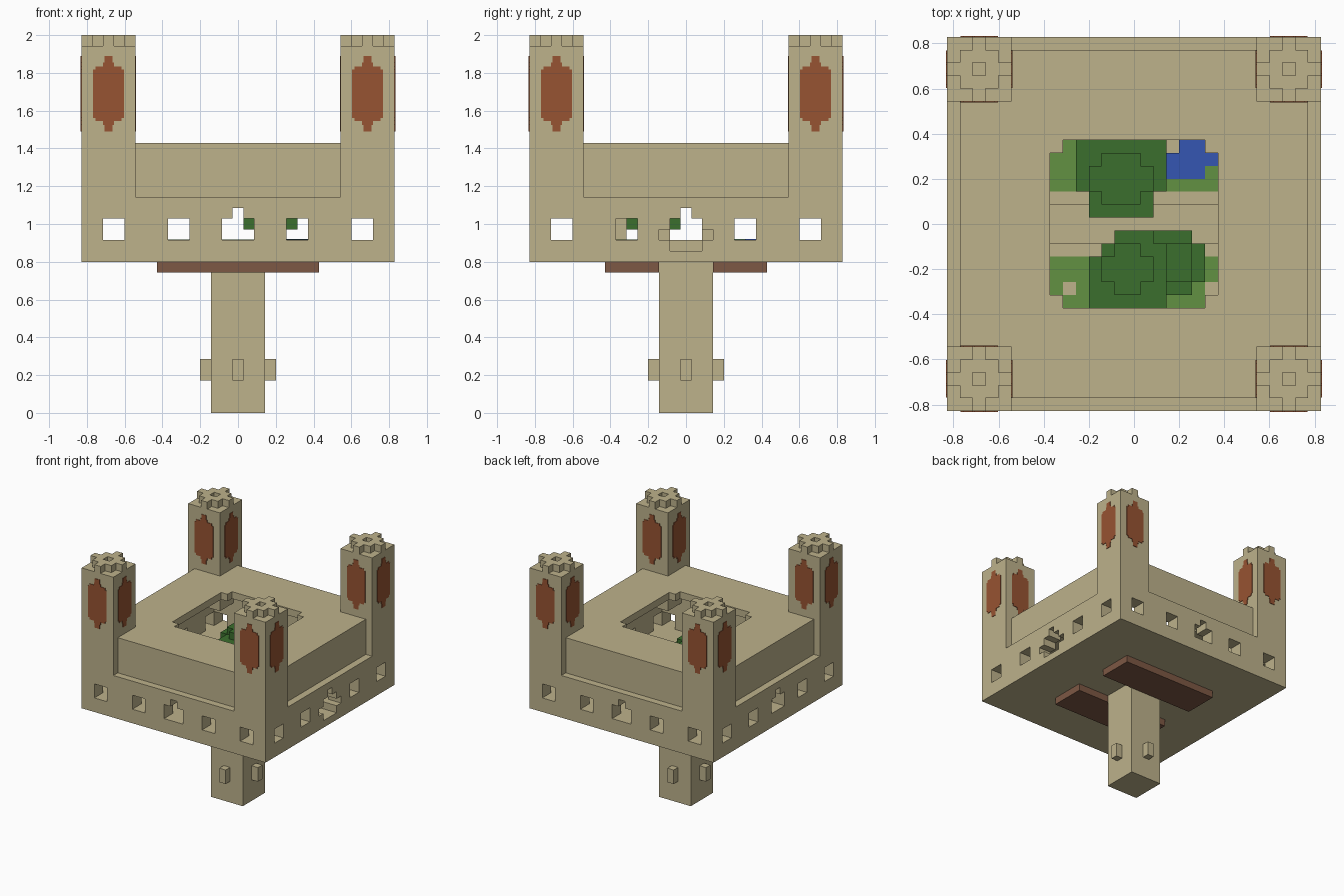
import bpy, bmesh, math
from mathutils import Matrix, Vector

if "Cube" in bpy.data.objects:
    bpy.data.objects.remove(bpy.data.objects["Cube"], do_unlink=True)

V = 2 / 35  # size of one block


def material(name, r, g, b):
    m = bpy.data.materials.new(name)
    m.use_nodes = True
    m.diffuse_color = (r, g, b, 1)
    m.node_tree.nodes["Principled BSDF"].inputs["Base Color"].default_value = (r, g, b, 1)
    return m


SAND = material("sandstone", .51, .445, .26)
RUST = material("rust_orange", .31, .087, .032)
BROWN = material("brown_wood", .205, .098, .058)
LEAF = material("dark_leaf", .044, .156, .026)
GRASS = material("light_grass", .122, .283, .054)
WATER = material("blue_water", .036, .093, .445)


def finish(bm, name, mat):
    mesh = bpy.data.meshes.new(name)
    bm.to_mesh(mesh)
    bm.free()
    mesh.materials.append(mat)
    ob = bpy.data.objects.new(name, mesh)
    bpy.context.collection.objects.link(ob)
    return ob


def blocks(name, mat, *boxes):
    """Boxes given in block units as (x0, x1, y0, y1, z0, z1)."""
    bm = bmesh.new()
    for x0, x1, y0, y1, z0, z1 in boxes:
        mid = Vector((x0 + x1, y0 + y1, z0 + z1)) * V / 2
        size = Vector((x1 - x0, y1 - y0, z1 - z0)) * V
        bmesh.ops.create_cube(bm, size=1, matrix=Matrix.Translation(mid) @ Matrix.Diagonal(size).to_4x4())
    return finish(bm, name, mat)


def cut(ob, *boxes):
    for box in boxes:
        cutter = blocks("cutter", SAND, box)
        cutter.hide_render = True
        mod = ob.modifiers.new("cut", 'BOOLEAN')
        mod.operation, mod.solver, mod.object = 'DIFFERENCE', 'EXACT', cutter
        bpy.context.view_layer.objects.active = ob
        bpy.ops.object.modifier_apply(modifier=mod.name)
        bpy.data.objects.remove(cutter, do_unlink=True)


# Supporting column with pegs, and the two beams under the floor
blocks("column", SAND, (-2.5, 2.5, -2.5, 2.5, 0, 14))
blocks("column_pegs", SAND,
       (-3.5, -2.5, -.5, .5, 3, 5), (2.5, 3.5, -.5, .5, 3, 5),
       (-.5, .5, -3.5, -2.5, 3, 5), (-.5, .5, 2.5, 3.5, 3, 5))
for name, y in (("front_beam", -7.5), ("back_beam", 2.5)):
    blocks(name, BROWN, (-7.5, 7.5, y, y + 5, 13, 14))

# Lower walls: hollow hall, sunken path, windows on all sides, door on +x
walls = blocks("lower_walls", SAND, (-14.5, 14.5, -14.5, 14.5, 14, 20))
cut(walls, (-12.5, 12.5, -12.5, 12.5, 16, 22), (-12.5, 16, -1.5, 1.5, 15, 17),
    (11, 16, -2.5, 2.5, 16, 17))
openings = [(c - 1, c + 1, 16, 18) for c in (-11.5, -5.5, 5.5, 11.5)]
openings += [(-1.5, 1.5, 16, 18), (-.5, .5, 17, 19)]
for a, b, z0, z1 in openings:
    cut(walls, (a, b, -16, 16, z0, z1), (-16, 16, a, b, z0, z1))

# Upper storey with an open skylight whose corners are notched
roof = blocks("upper_storey", SAND, (-13.5, 13.5, -13.5, 13.5, 20, 25))
cut(roof, (-12.5, 12.5, -12.5, 12.5, 18, 24),
    (-6.5, 6.5, -5.5, 5.5, 23, 26), (-5.5, 5.5, -6.5, 6.5, 23, 26))


# Stepped rust panel, one outline mirrored into four quarters
def panel(name, cx, cy, angle):
    steps = [(.083, .128), (.07, .145), (.03, .165), (.022, .2)]
    quarter = [steps[0]]
    for (w0, h0), (w1, h1) in zip(steps, steps[1:]):
        quarter += [(w1, h0), (w1, h1)]
    left = [(-x, z) for x, z in reversed(quarter)]
    top = quarter + left
    outline = top + [(-x, -z) for x, z in top]
    bm = bmesh.new()
    face = bm.faces.new([bm.verts.new((x, -2.5 * V, z)) for x, z in outline])
    out = bmesh.ops.extrude_face_region(bm, geom=[face])
    moved = [e for e in out["geom"] if isinstance(e, bmesh.types.BMVert)]
    bmesh.ops.translate(bm, verts=moved, vec=(0, -.004, 0))
    bmesh.ops.recalc_face_normals(bm, faces=bm.faces)
    bm.transform(Matrix.Translation((cx * V, cy * V, 1.69)) @ Matrix.Rotation(angle, 4, 'Z'))
    finish(bm, name, RUST)


# Corner towers, each with a diamond crown around an open centre
for sx, side in ((-1, "right"), (1, "left")):
    for sy, end in ((-1, "front"), (1, "back")):
        cx, cy = 12 * sx, 12 * sy
        tag = end + "_" + side
        blocks(tag + "_tower", SAND, (cx - 2.5, cx + 2.5, cy - 2.5, cy + 2.5, 20, 34))
        cells = [(i, j) for i in range(-2, 3) for j in range(-2, 3) if 0 < abs(i) + abs(j) < 3]
        blocks(tag + "_crown", SAND, *[(cx + i - .5, cx + i + .5, cy + j - .5, cy + j + .5, 34, 35)
                                       for i, j in cells])
        for k in range(4):
            panel(tag + "_tower_panel", cx, cy, k * math.pi / 2)


# Courtyard lawns and pond
def patches(name, mat, height, *rects):
    blocks(name, mat, *[r + (16, 16 + height) for r in rects])


patches("back_lawn", GRASS, .06, (-6.5, 6.5, 2.5, 5.5), (-5.5, 2.5, 5.5, 6.5))
patches("front_lawn", GRASS, .06, (-6.5, 6.5, -4.5, -2.5), (-6.5, -5.5, -5.5, -4.5),
        (-4.5, 5.5, -5.5, -4.5), (-5.5, 5.5, -6.5, -5.5))
patches("pond", WATER, .12, (1.5, 5.5, 3.5, 5.5), (3.5, 5.5, 5.5, 6.5), (5.5, 6.5, 4.5, 5.5))

# Trees: stacked leaf layers on thin trunks
blocks("back_tree_leaves", LEAF, (-4.5, 2.5, 2.5, 6.5, 19, 21), (-3.5, 1.5, .5, 2.5, 19, 21),
       (-2.5, .5, 1.5, 5.5, 21, 22), (-3.5, 1.5, 2.5, 4.5, 21, 22))
blocks("back_tree_trunk", BROWN, (-2.5, -1.5, 2.5, 3.5, 16, 19))
blocks("front_tree_leaves", LEAF, (-3.5, 2.5, -6.5, -2.5, 19, 21), (-2.5, 2.5, -2.5, -1.5, 19, 21),
       (-1.5, 1.5, -1.5, -.5, 19, 21),
       (-1.5, .5, -5.5, -1.5, 21, 22), (-2.5, 1.5, -4.5, -2.5, 21, 22))
blocks("front_tree_trunk", SAND, (-2.5, -1.5, -6.5, -5.5, 16, 19))
blocks("bush_leaves", LEAF, (1.5, 4.5, -5.5, -.5, 17, 18), (.5, 5.5, -4.5, -1.5, 17, 18),
       (1.5, 4.5, -4.5, -1.5, 18, 19))
blocks("bush_trunk", BROWN, (2.5, 3.5, -3.5, -2.5, 16, 17))
